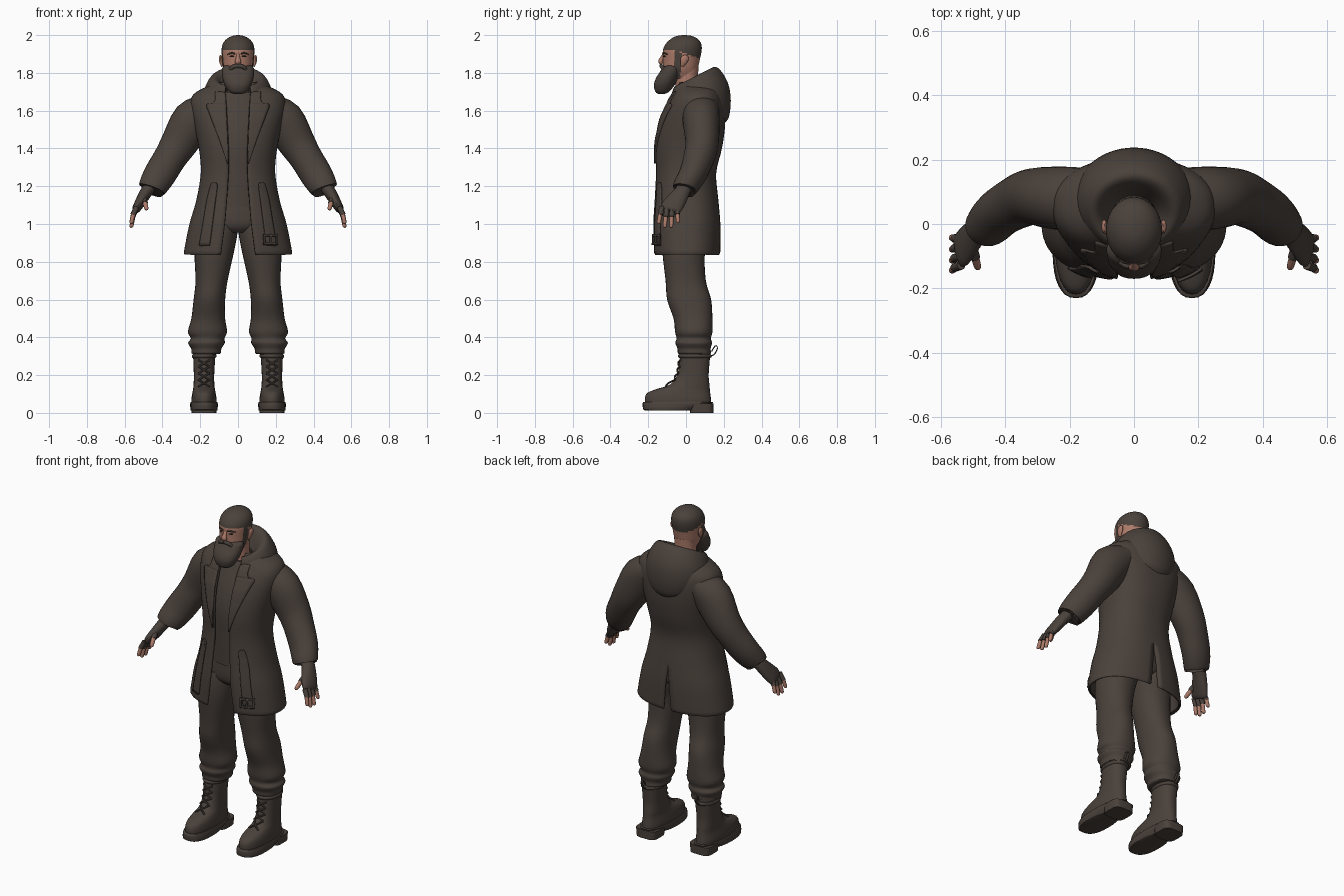
import bpy, bmesh, math
from mathutils import Vector


def material(name, rgb):
    m = bpy.data.materials.new(name)
    m.diffuse_color = (*rgb, 1)
    return m


CLOTH = material("dark_brown", (0.068, 0.053, 0.044))
SKIN = material("skin", (0.42, 0.20, 0.145))
DARK = material("eye_dark", (0.02, 0.015, 0.013))


def spline(rows, steps):
    """Smoothly resample a list of number tuples."""
    out = []
    for i in range(len(rows) - 1):
        p = [rows[max(i - 1, 0)], rows[i], rows[i + 1], rows[min(i + 2, len(rows) - 1)]]
        for s in range(steps):
            t = s / steps
            out.append(tuple(
                0.5 * (2 * b + (c - a) * t + (2 * a - 5 * b + 4 * c - d) * t * t
                       + (3 * b - a - 3 * c + d) * t ** 3) for a, b, c, d in zip(*p)))
    return out + [tuple(rows[-1])]


def make(name, rings, closed, mats, mirror=False, caps=True, thick=0, rule=None):
    """Skin a list of vertex rings into one object."""
    bm = bmesh.new()
    for sx in ((1, -1) if mirror else (1,)):
        vs = [[bm.verts.new((p[0] * sx, p[1], p[2])) for p in r] for r in rings]
        n = len(rings[0])
        for a, b in zip(vs, vs[1:]):
            for j in range(n if closed else n - 1):
                k = (j + 1) % n
                bm.faces.new((a[j], a[k], b[k], b[j]))
        if closed and caps:
            bm.faces.new(vs[0])
            bm.faces.new(vs[-1])
    bmesh.ops.remove_doubles(bm, verts=bm.verts, dist=1e-4)
    bmesh.ops.recalc_face_normals(bm, faces=bm.faces)
    if rule:
        for f in bm.faces:
            f.material_index = rule(f.calc_center_median())
    me = bpy.data.meshes.new(name)
    bm.to_mesh(me)
    bm.free()
    ob = bpy.data.objects.new(name, me)
    bpy.context.collection.objects.link(ob)
    for m in mats:
        me.materials.append(m)
    if thick:
        mod = ob.modifiers.new("thickness", "SOLIDIFY")
        mod.thickness, mod.offset = thick, 0
    return ob


def loft(name, rows, mats=(CLOTH,), mirror=False, n=2.0, steps=4, sides=32,
         opened=False, rule=None):
    """Stack of level ovals: z, x0, x1, y_front, y_back, tilt, front_gap, back_gap."""
    rings = []
    rows = [tuple(r) + (0,) * (8 - len(r)) for r in rows]
    for z, x0, x1, yf, yb, tilt, w, v in spline(rows, steps):
        cx, cy, rx, ry = (x0 + x1) / 2, (yf + yb) / 2, (x1 - x0) / 2, (yb - yf) / 2
        if opened:
            a0 = math.asin(min(0.95, (max(w, 0) / rx) ** (n / 2)))
            a1 = math.pi - math.asin((max(v, 0) / rx) ** (n / 2))
            angs = [a0 + (a1 - a0) * j / sides for j in range(sides + 1)]
        else:
            angs = [2 * math.pi * j / sides for j in range(sides)]
        ring = []
        for a in angs:
            s, c = math.sin(a), math.cos(a)
            y = cy - ry * math.copysign(abs(c) ** (2 / n), c)
            x = cx + rx * math.copysign(abs(s) ** (2 / n), s)
            ring.append((x, y, z + tilt * (y - cy)))
        rings.append(ring)
    return make(name, rings, not opened, mats, mirror or opened,
                thick=0.014 if opened else 0, rule=rule)


def tube(name, rows, mats=(CLOTH,), mirror=True, steps=3, sides=16, ref=(0, 1, 0)):
    """Oval tube along a path: x, y, z, radius_a, radius_b."""
    pts = spline(rows, steps)
    rings = []
    for i, p in enumerate(pts):
        t = Vector(pts[min(i + 1, len(pts) - 1)][:3]) - Vector(pts[max(i - 1, 0)][:3])
        t.normalize()
        u = t.cross(Vector(ref)).normalized()
        v = u.cross(t)
        rings.append([Vector(p[:3]) + u * p[3] * math.cos(a) + v * p[4] * math.sin(a)
                      for a in (2 * math.pi * j / sides for j in range(sides))])
    return make(name, rings, True, mats, mirror)


# Coat with open front and split back
COAT = [(z, -r, r, f, b, 0, w, v) for z, r, f, b, w, v in (
    (0.845, .278, -.165, .172, .09, .026), (0.86, .278, -.168, .175, .088, .025),
    (1.0, .25, -.17, .175, .07, .013), (1.12, .215, -.163, .165, .06, 0),
    (1.27, .19, -.155, .153, .05, 0), (1.4, .20, -.158, .183, .05, 0),
    (1.52, .225, -.138, .20, .055, 0), (1.62, .245, -.10, .198, .06, 0),
    (1.68, .232, -.07, .185, .065, 0), (1.72, .165, -.05, .165, .068, 0),
    (1.745, .10, -.045, .12, .07, 0))]
loft("coat", COAT, n=2.3, opened=True, sides=28)
DENSE = spline(COAT, 8)


def coat_front(x, z):
    r = min(DENSE, key=lambda q: abs(q[0] - z))
    h = max(0, 1 - (abs(x) / r[2]) ** 2.3) ** (1 / 2.3)
    return (r[3] + r[4]) / 2 - (r[4] - r[3]) / 2 * h


def plate(name, rows, off=0.011, mirror=True):
    """Thin panel on the coat front: z, x_inner, x_outer."""
    rings = []
    for z, a, b in spline(rows, 4):
        xs = [a + (b - a) * j / 6 for j in range(7)]
        rings.append([(x, coat_front(x, z) - off, z) for x in xs])
    ob = make(name, rings, False, (CLOTH,), mirror, thick=0.009)
    return ob


plate("lapel", [(1.32, .05, .056), (1.45, .055, .10), (1.58, .06, .15),
                (1.63, .062, .165), (1.645, .063, .125), (1.70, .066, .12)])
plate("hanging_strap", [(.885, .15, .205), (1.0, .135, .185), (1.12, .12, .165),
                        (1.20, .11, .145), (1.22, .118, .135)], 0.013)
for z in (.89, .935):
    plate("buckle_bar", [(z, .135, .21), (z + .012, .135, .21)], 0.024, False)
for x in (.135, .168, .2):
    plate("buckle_side", [(.89, x, x + .01), (.947, x, x + .01)], 0.024, False)

# Shirt and trouser hips beneath the coat
loft("shirt", [(1.09, -.16, .16, -.13, .12), (1.27, -.165, .165, -.137, .13),
               (1.42, -.17, .17, -.14, .15), (1.55, -.18, .18, -.115, .16),
               (1.66, -.15, .15, -.075, .14), (1.70, -.085, .085, -.06, .09)])
loft("hips", [(.955, -.12, .12, -.09, .11), (1.0, -.19, .19, -.122, .13),
              (1.13, -.155, .155, -.122, .115)])

# Hood lying on the back
loft("hood", [(1.70, -.075, .075, -.05, .09, .2, .06), (1.76, -.11, .11, -.055, .13, .5, .06),
              (1.768, -.138, .138, -.07, .165, .45, .065), (1.715, -.17, .17, -.08, .215, .2, .07),
              (1.655, -.175, .175, -.06, .23, 0, .08), (1.59, -.14, .14, .0, .22, -.2, .06),
              (1.54, -.06, .06, .12, .195, -.2, .02)], opened=True, sides=24)

# Sleeves with a cuff edge
tube("sleeve", [(.16, .08, 1.615, .08, .095), (.235, .08, 1.55, .112, .098),
                (.31, .085, 1.43, .098, .088), (.36, .068, 1.35, .087, .082),
                (.415, .035, 1.26, .085, .073), (.45, -.002, 1.2, .076, .066),
                (.457, -.008, 1.185, .068, .06), (.45, -.002, 1.2, .055, .05)], sides=28)

# Fingerless gloves and fingers
tube("glove", [(.455, 0, 1.21, .035, .04), (.485, -.02, 1.17, .033, .042),
               (.512, -.05, 1.125, .029, .052), (.535, -.08, 1.085, .023, .056),
               (.543, -.088, 1.07, .012, .045)], sides=20)
for y0, y1, tip in ((-.128, -.143, 1.0), (-.10, -.112, .98), (-.073, -.078, .98), (-.047, -.043, 1.005)):
    mid = (1.085 + tip) / 2 + .005
    ym = (y0 + y1) / 2
    tube("glove_finger", [(.536, y0, 1.09, .014, .014), (.557, ym, mid, .0135, .0135)])
    tube("fingertip", [(.552, ym, mid + .012, .011, .011), (.563, y1, tip + .014, .0105, .0105),
                       (.565, y1, tip + .004, .008, .008), (.565, y1, tip, .003, .003)], (SKIN,))
tube("glove_thumb", [(.505, -.07, 1.14, .018, .018), (.492, -.105, 1.11, .0155, .0155)])
tube("thumb_tip", [(.494, -.10, 1.115, .0125, .0125), (.485, -.132, 1.083, .011, .011),
                   (.484, -.14, 1.075, .004, .004)], (SKIN,))

# Trouser legs, bunched above the boots
loft("trouser_leg", [(1.02, .0, .185, -.115, .12), (.95, .003, .215, -.125, .125),
                     (.85, .022, .23, -.125, .10), (.7, .055, .225, -.108, .105),
                     (.6, .068, .235, -.10, .133), (.5, .068, .247, -.066, .14),
                     (.43, .058, .265, -.058, .14), (.395, .072, .25, -.05, .132),
                     (.37, .07, .264, -.056, .138), (.34, .088, .248, -.045, .13),
                     (.315, .092, .245, -.042, .132), (.31, .12, .22, -.02, .11)], mirror=True, n=2.2)

# Boots
BOOT = [(.04, .115, .245, -.215, .135), (.075, .114, .246, -.218, .132),
        (.105, .118, .242, -.205, .128), (.125, .122, .238, -.16, .126),
        (.15, .125, .235, -.085, .124), (.2, .126, .234, -.047, .12),
        (.27, .122, .236, -.035, .125), (.33, .118, .24, -.03, .13)]
loft("boot", BOOT, mirror=True, n=2.3)
loft("boot_sole", [(.012, .112, .248, -.21, .05), (.018, .108, .252, -.226, .06),
                   (.05, .107, .253, -.23, .14), (.058, .11, .25, -.225, .14)],
     mirror=True, n=2.5, steps=2)
loft("boot_heel", [(.0, .115, .245, .02, .145), (.05, .11, .25, .02, .145)],
     mirror=True, n=4, steps=1)
loft("boot_collar", [(.29, .12, .238, -.036, .128), (.297, .114, .244, -.042, .136),
                     (.305, .114, .244, -.042, .136), (.312, .12, .238, -.036, .128)], mirror=True)
BOOT_DENSE = spline(BOOT, 8)
for z in (.14, .175, .21, .245):
    ya, yb = (min(BOOT_DENSE, key=lambda q: abs(q[0] - h))[3] for h in (z, z + .035))
    for s in (1, -1):
        tube("boot_lace", [(.18 - .03 * s, ya + .004, z, .005, .005),
                           (.18, (ya + yb) / 2 - .006, z + .018, .005, .005),
                           (.18 + .03 * s, yb + .004, z + .035, .005, .005)], sides=6)
tube("boot_pull_loop", [(.18, .125, .30, .008, .003), (.18, .15, .31, .008, .003),
                        (.18, .167, .345, .008, .003), (.18, .155, .355, .008, .003),
                        (.18, .135, .325, .008, .003)], sides=8, ref=(0, .1, -1))


# Head: skin with cropped hair, sideburns and jaw coloured by position
def head_rule(c):
    hair = c.z > 1.918 - 0.38 * max(0, c.y + .04)
    jaw = c.z < 1.835 and c.y < -.03
    sideburn = abs(c.x) > .05 and -.065 < c.y < -.028 and c.z > 1.8
    return 1 if hair or jaw or sideburn else 0


loft("head", [(1.77, -.055, .055, -.085, .055), (1.82, -.077, .077, -.117, .063),
              (1.87, -.083, .083, -.122, .073), (1.92, -.087, .087, -.122, .083),
              (1.955, -.08, .08, -.106, .08), (1.98, -.06, .06, -.08, .062),
              (1.995, -.032, .032, -.05, .032), (2.0, -.006, .006, -.018, .0)],
     (SKIN, CLOTH), steps=6, sides=48, rule=head_rule)
loft("neck", [(1.66, -.07, .07, -.055, .08), (1.74, -.062, .062, -.055, .064),
              (1.83, -.064, .064, -.06, .066)], (SKIN,))
loft("beard", [(1.688, -.02, .02, -.145, -.115), (1.70, -.048, .048, -.162, -.09),
               (1.735, -.07, .07, -.17, -.06), (1.77, -.081, .081, -.16, -.04),
               (1.80, -.085, .085, -.142, -.028), (1.825, -.084, .084, -.126, -.03),
               (1.838, -.07, .07, -.11, -.04)], n=2.2)
tube("moustache", [(0, -.132, 1.837, .009, .011), (.025, -.128, 1.833, .01, .011),
                   (.047, -.115, 1.812, .007, .009)], ref=(0, 0, 1))
tube("nose", [(0, -.117, 1.902, .008, .006), (0, -.128, 1.878, .011, .01),
              (0, -.134, 1.86, .017, .013), (0, -.126, 1.848, .012, .008)], (SKIN,), mirror=False)
tube("eyebrow", [(.014, -.122, 1.901, .004, .004), (.034, -.117, 1.905, .005, .005),
                 (.056, -.099, 1.898, .003, .003)], ref=(0, 0, 1), sides=8)
tube("eye", [(.022, -.1195, 1.887, .002, .003), (.033, -.116, 1.888, .005, .004),
             (.044, -.109, 1.887, .002, .003)], (DARK,), ref=(0, 0, 1), sides=8)
tube("ear", [(.083, -.02, 1.835, .006, .008), (.088, -.016, 1.85, .008, .015),
             (.092, -.008, 1.872, .009, .021), (.092, -.005, 1.888, .007, .016),
             (.09, -.005, 1.894, .002, .006)], (SKIN,))

# Smooth shading with sharp edges kept
for ob in bpy.context.collection.objects:
    ob.select_set(True)
    bpy.context.view_layer.objects.active = ob
bpy.ops.object.shade_smooth_by_angle(angle=math.radians(40))
